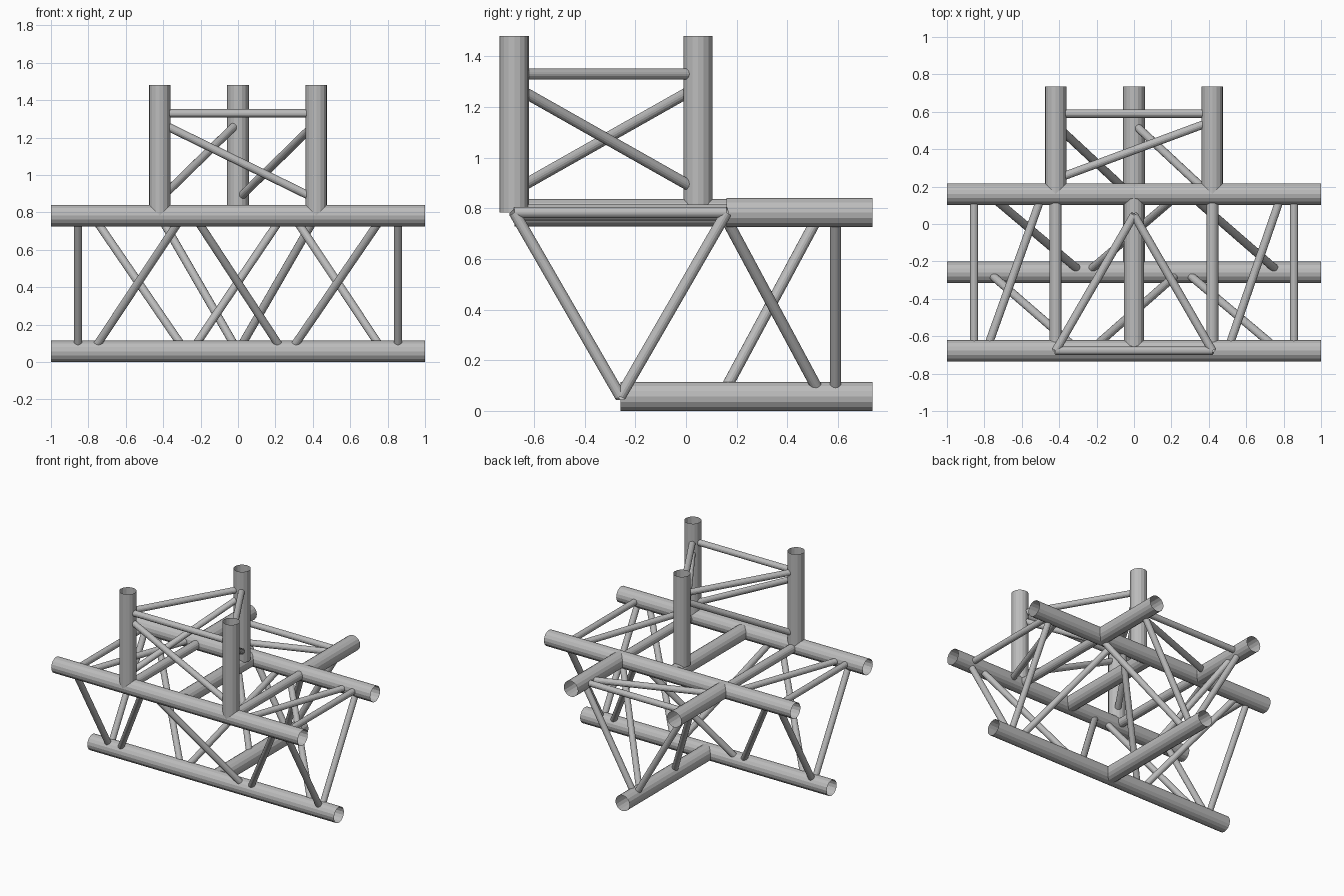
import bpy, bmesh
from mathutils import Vector

cube = bpy.data.objects.get("Cube")
if cube:
    bpy.data.objects.remove(cube, do_unlink=True)

steel = bpy.data.materials.new("grey_steel")
steel.use_nodes = True
colour = (0.5, 0.5, 0.5, 1)
steel.diffuse_color = colour
steel.node_tree.nodes["Principled BSDF"].inputs["Base Color"].default_value = colour

R, THIN = 0.0575, 0.022          # chord and brace radii
HALF = 0.419                     # half the truss width
FRONT, MID, BACK = -0.6775, -0.259, 0.16
LOW, HIGH, TOP = R, 0.783, 1.48
ARM_END, POST_Y = 0.735, 0.0475


def tube(name, a, b, radius=THIN, sides=16):
    """Open-ended tube from a to b."""
    a, b = Vector(a), Vector(b)
    bm = bmesh.new()
    bmesh.ops.create_cone(bm, cap_ends=False, segments=sides, radius1=radius,
                          radius2=radius, depth=(b - a).length)
    mesh = bpy.data.meshes.new(name)
    bm.to_mesh(mesh)
    bm.free()
    mesh.materials.append(steel)
    obj = bpy.data.objects.new(name, mesh)
    obj.location = (a + b) / 2
    obj.rotation_euler = (b - a).to_track_quat('Z', 'Y').to_euler()
    bpy.context.collection.objects.link(obj)


# Long chords across the model
for name, y, z in (("front_chord", FRONT, HIGH), ("back_chord", BACK, HIGH),
                   ("bottom_chord", MID, LOW)):
    tube(name, (-1, y, z), (1, y, z), R)

# Chords of the rear arm, and the cross members between the upper chords
tube("arm_bottom_chord", (0, MID, LOW), (0, ARM_END, LOW), R)
tube("centre_cross_member", (0, FRONT, HIGH), (0, BACK, HIGH), 0.054)
for side, s in (("left", 1), ("right", -1)):
    x = s * HALF
    tube(side + "_arm_chord", (x, BACK, HIGH), (x, ARM_END, HIGH), R)
    tube(side + "_cross_member", (x, FRONT, HIGH), (x, BACK, HIGH), 0.032)
    tube(side + "_post", (x, FRONT, HIGH), (x, FRONT, TOP), R)

    # Triangular frame near each end of the long chords
    e = s * 0.855
    tube(side + "_end_top_brace", (e, FRONT, HIGH), (e, BACK, HIGH))
    tube(side + "_end_front_brace", (e, FRONT, HIGH), (e, MID, LOW))
    tube(side + "_end_back_brace", (e, BACK, HIGH), (e, MID, LOW))

    # Frame at the end of the arm
    tube(side + "_arm_end_brace", (x, 0.59, HIGH), (0, 0.59, LOW))

    # Level braces on the sides of the post tower
    tube(side + "_tower_level_brace", (x, FRONT, 1.33), (0, POST_Y, 1.33))
tube("back_post", (0, POST_Y, 0.815), (0, POST_Y, TOP), R)
tube("arm_end_top_brace", (-HALF, 0.59, HIGH), (HALF, 0.59, HIGH))
tube("tower_front_level_brace", (-HALF, FRONT, 1.33), (HALF, FRONT, 1.33))

# Zigzag braces on the sloping faces: upper x, lower x
for face, y, pairs in (
        ("front", FRONT, ((-0.295, -0.777), (-0.235, 0.24), (0.777, 0.28))),
        ("back", BACK, ((-0.777, -0.28), (0.24, -0.25), (0.295, 0.777)))):
    for i, (hi, lo) in enumerate(pairs):
        tube(f"{face}_diagonal_{i + 1}", (hi, y, HIGH), (lo, MID, LOW))

# Diagonals on the level upper face
tube("right_top_diagonal", (-0.79, FRONT, HIGH), (-0.49, BACK, HIGH))
tube("left_top_diagonal", (0.50, FRONT, HIGH), (0.79, BACK, HIGH))

# Diagonals of the arm
tube("arm_top_diagonal", (HALF, 0.55, HIGH), (-HALF, 0.24, HIGH))
tube("arm_left_diagonal", (HALF, 0.145, HIGH), (0, 0.535, LOW))
tube("arm_right_diagonal", (-HALF, 0.53, HIGH), (0, 0.14, LOW))

# Diagonals of the post tower
tube("tower_front_diagonal", (-HALF, FRONT, 1.28), (HALF, FRONT, 0.87))
tube("tower_left_diagonal", (HALF, FRONT, 1.28), (0, POST_Y, 0.87))
tube("tower_right_diagonal", (-HALF, FRONT, 0.87), (0, POST_Y, 1.28))
